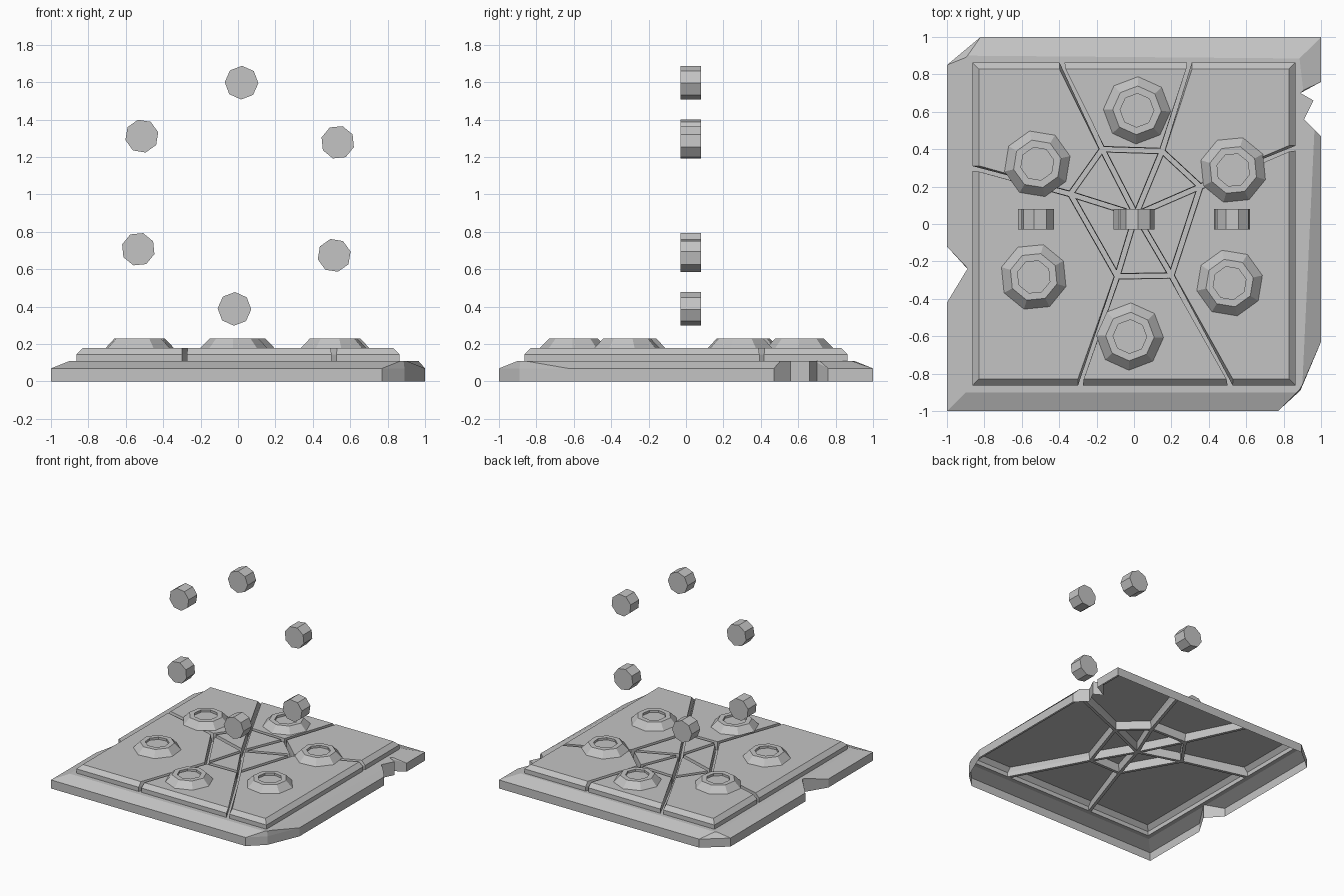
import bpy, bmesh
from math import sin, cos, radians, pi
from mathutils import Matrix

if "Cube" in bpy.data.objects:
    bpy.data.objects.remove(bpy.data.objects["Cube"])

stone = bpy.data.materials.new("grey_stone")
stone.use_nodes = True
grey = (0.55, 0.55, 0.55, 1)
stone.diffuse_color = grey
stone.node_tree.nodes["Principled BSDF"].inputs["Base Color"].default_value = grey

SLAB_TOP, PLATE_TOP = 0.11, 0.178
EDGE = 0.875  # half width of the plated area


def finish(name, bm, matrix=Matrix()):
    mesh = bpy.data.meshes.new(name)
    bm.normal_update()
    bm.to_mesh(mesh)
    bm.free()
    mesh.materials.append(stone)
    obj = bpy.data.objects.new(name, mesh)
    obj.matrix_world = matrix
    bpy.context.collection.objects.link(obj)
    return obj


def ring_edges(bm, verts):
    return [bm.edges.get(p) or bm.edges.new(p)
            for p in zip(verts, verts[1:] + verts[:1])]


def bridge(bm, low, high):
    n = len(low)
    for i in range(n):
        j = (i + 1) % n
        bm.faces.new((low[i], low[j], high[j], high[i]))


def lathe(name, profile, angle, matrix, bottom=False, sides=8):
    """Turn (radius, height) pairs into a faceted solid with a capped top."""
    bm = bmesh.new()
    rings = []
    for r, z in profile:
        turns = [angle + 2 * pi * k / sides for k in range(sides)]
        rings.append([bm.verts.new((r * cos(a), r * sin(a), z)) for a in turns])
    for low, high in zip(rings, rings[1:]):
        bridge(bm, low, high)
    bm.faces.new(rings[-1])
    if bottom:
        bm.faces.new(rings[0][::-1])
    return finish(name, bm, matrix)


# Chipped slab: open below, upright wall, sloped rim, flat top with square opening
# Each entry pairs a point of the foot with the point above it on the flat top
outline = [((-1, -1), (-.9, -.9)),
           ((.77, -1), (.87, -.9)), ((.89, -.89), (.885, -.885)), ((1, -.63), (.9, -.86)),
           ((1, .47), (.965, .505)), ((.91, .56), (.91, .56)), ((.96, .66), (.96, .66)),
           ((.89, .7), (.89, .7)), ((1, .76), (.905, .715)),
           ((1, 1), (.885, .885)), ((-.82, 1), (-.89, .9)), ((-1, .85), (-.9, .89)),
           ((-1, -.12), (-.9, -.225)), ((-.89, -.24), (-.89, -.24)),
           ((-1, -.42), (-.9, -.255))]

bm = bmesh.new()
foot = [bm.verts.new((*low, 0)) for low, high in outline]
shoulder = [bm.verts.new((*low, 0.07 if low != high else 0.1)) for low, high in outline]
top = [bm.verts.new((*high, SLAB_TOP)) for low, high in outline]
bridge(bm, foot, shoulder)
bridge(bm, shoulder, top)
opening = [bm.verts.new((x * EDGE, y * EDGE, SLAB_TOP))
           for x, y in ((-1, -1), (1, -1), (1, 1), (-1, 1))]
bmesh.ops.triangle_fill(bm, use_beauty=True, normal=(0, 0, 1),
                        edges=ring_edges(bm, top) + ring_edges(bm, opening))
finish("slab", bm)

# Cracked plates: six outer pieces and six wedges around a hub
hub_point = (.01, .05)
inner = [(.15, .39), (-.17, .4), (-.34, .16), (-.09, -.28), (.2, -.275), (.355, .2)]
outer = [(.3, EDGE), (-.39, EDGE), (-EDGE, .3), (-.29, -EDGE), (.52, -EDGE), (EDGE, .41)]
corners = {1: (-EDGE, EDGE), 2: (-EDGE, -EDGE), 4: (EDGE, -EDGE), 5: (EDGE, EDGE)}

bm = bmesh.new()


def vert(p):
    return bm.verts.new((p[0], p[1], SLAB_TOP))


hub = vert(hub_point)
inner_v = [vert(p) for p in inner]
outer_v = [vert(p) for p in outer]
plates = []
for i in range(6):
    j = (i + 1) % 6
    corner = [vert(corners[i])] if i in corners else []
    plates.append(bm.faces.new([inner_v[i], outer_v[i]] + corner + [outer_v[j], inner_v[j]]))
    plates.append(bm.faces.new((hub, inner_v[i], inner_v[j])))
bm.normal_update()
# Leave the cracks as floor, then raise each plate in two steps
for thickness, depth in ((.012, 0), (0, .035), (.003, PLATE_TOP - SLAB_TOP - .035)):
    bmesh.ops.inset_individual(bm, faces=plates, thickness=thickness, depth=depth,
                               use_even_offset=True)
# Slope the outside edge of the plates
for v in {v for f in plates for v in f.verts}:
    v.co.x = max(-.83, min(.83, v.co.x))
    v.co.y = max(-.83, min(.83, v.co.y))
finish("cracked_plates", bm)

# Six sockets lying on the plates, and six floating pegs standing in a ring above
socket = [(.18, 0), (.13, .052), (.09, .052), (.09, .034)]
peg = [(.09, -.055), (.09, .055)]
upright = Matrix.Rotation(radians(90), 4, "X")
for i in range(6):
    a = radians(88.2 + 60 * i)
    x, s = .605 * cos(a), .605 * sin(a)
    lathe(f"socket_{i + 1}", socket, a, Matrix.Translation((x - .003, s + .003, PLATE_TOP)))
    lathe(f"peg_{i + 1}", peg, a, Matrix.Translation((x, .025, s + .993)) @ upright,
          bottom=True)
